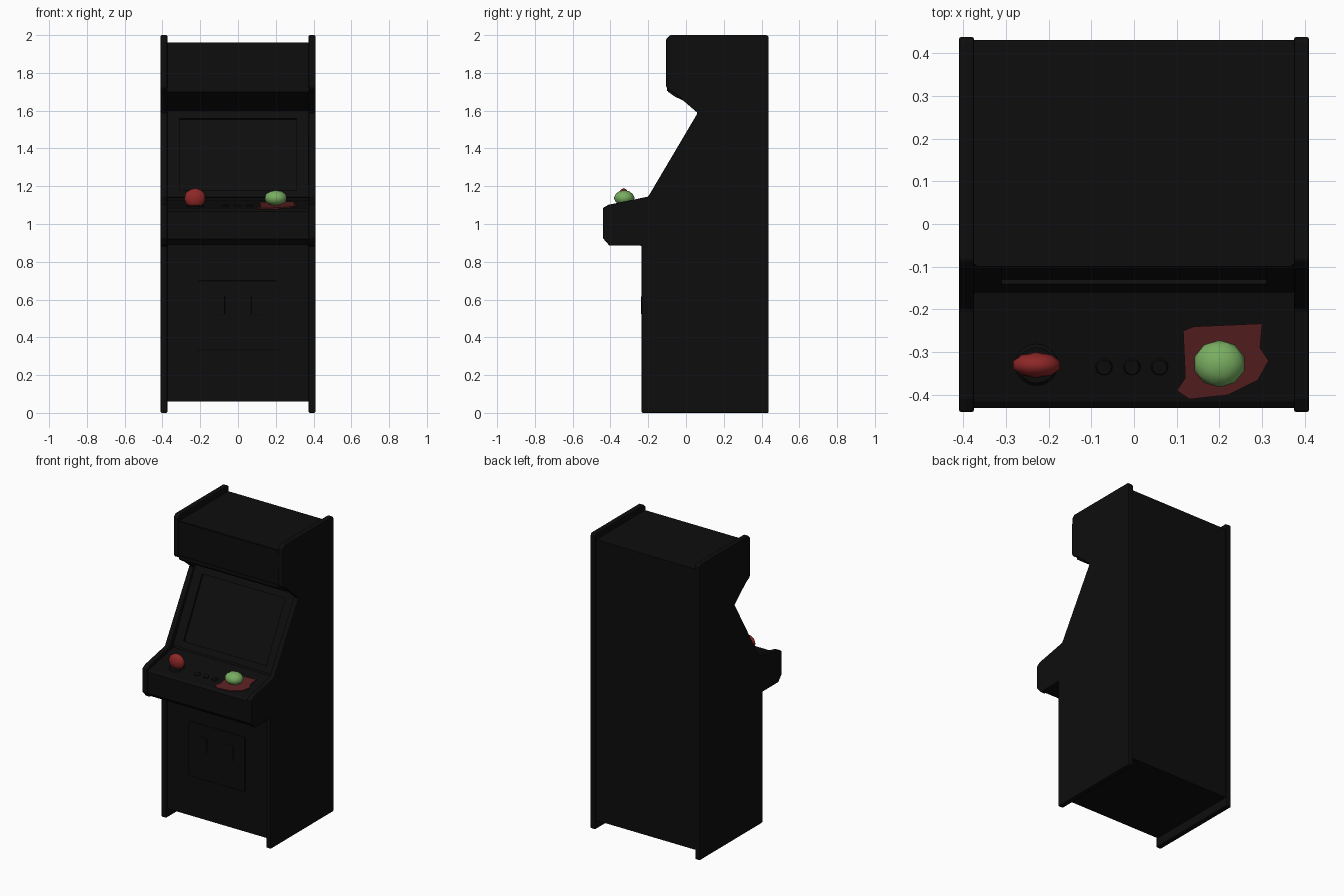
import bpy, bmesh, math
from mathutils import Matrix

if "Cube" in bpy.data.objects:
    bpy.data.objects.remove(bpy.data.objects["Cube"])


def material(name, rgb):
    m = bpy.data.materials.new(name)
    m.diffuse_color = (*rgb, 1)
    m.use_nodes = True
    m.node_tree.nodes["Principled BSDF"].inputs["Base Color"].default_value = m.diffuse_color
    return m


BLACK = material("cabinet black", (0.004, 0.004, 0.004))
RED = material("joystick red", (0.27, 0.02, 0.02))
DARK_RED = material("base plate red", (0.10, 0.014, 0.015))
GREEN = material("joystick green", (0.19, 0.42, 0.12))


def finish(name, bm, mat, bevel=0):
    bmesh.ops.recalc_face_normals(bm, faces=bm.faces)
    me = bpy.data.meshes.new(name)
    bm.to_mesh(me)
    bm.free()
    ob = bpy.data.objects.new(name, me)
    bpy.context.collection.objects.link(ob)
    me.materials.append(mat)
    if bevel:
        mod = ob.modifiers.new("bevel", "BEVEL")
        mod.width, mod.segments, mod.limit_method = bevel, 2, 'ANGLE'
    return ob


def prism(name, pts, x0, x1, mat, bevel=0):
    """Extrude a (y, z) outline from x0 to x1."""
    bm = bmesh.new()
    f = bm.faces.new([bm.verts.new((x0, y, z)) for y, z in pts])
    r = bmesh.ops.extrude_face_region(bm, geom=[f])
    verts = [v for v in r["geom"] if isinstance(v, bmesh.types.BMVert)]
    bmesh.ops.translate(bm, verts=verts, vec=(x1 - x0, 0, 0))
    return finish(name, bm, mat, bevel)


def box(name, x, y, z, mat, bevel=0):
    return prism(name, [(y[0], z[0]), (y[1], z[0]), (y[1], z[1]), (y[0], z[1])], *x, mat, bevel)


def deck_z(y):
    return 1.075 + (y + 0.43) * 0.19


TILT = Matrix.Rotation(math.atan(0.19), 4, 'X')


def disc(name, x, y, r, h, mat):
    bm = bmesh.new()
    bmesh.ops.create_cone(bm, cap_ends=True, segments=16, radius1=r, radius2=r * 0.85, depth=h,
                          matrix=Matrix.Translation((x, y, deck_z(y) + h / 2)) @ TILT)
    return finish(name, bm, mat)


def ball(name, loc, size, mat):
    bm = bmesh.new()
    bmesh.ops.create_icosphere(bm, subdivisions=2, radius=1,
                               matrix=Matrix.Translation(loc) @ Matrix.Diagonal((*size, 1)))
    ob = finish(name, bm, mat)
    for p in ob.data.polygons:
        p.use_smooth = True
    return ob


# Side panels
SIDE = [(0.438, 0), (0.438, 1.99), (0.428, 2.0), (-0.085, 2.0), (-0.105, 1.98), (-0.105, 1.725),
        (-0.095, 1.712), (-0.06, 1.692), (0.062, 1.588), (-0.20, 1.145), (-0.41, 1.102),
        (-0.44, 1.085), (-0.44, 0.925), (-0.405, 0.885), (-0.235, 0.885), (-0.235, 0)]
for s, side in ((-1, "left"), (1, "right")):
    prism(side + "_side_panel", SIDE, s * 0.374, s * 0.41, BLACK, 0.006)

# Main body between the sides, with sunken screen face
BODY = [(0.43, 0.06), (0.43, 1.96), (-0.095, 1.96), (-0.095, 1.70), (-0.06, 1.675), (0.095, 1.60),
        (-0.155, deck_z(-0.155)), (-0.415, 1.078), (-0.43, 1.065), (-0.43, 0.92), (-0.40, 0.89),
        (-0.222, 0.89), (-0.222, 0.06)]
prism("cabinet_body", BODY, -0.375, 0.375, BLACK)

# Screen bezel: four strips lying on the sloped face
def on_screen(t, out):
    n = (-0.872, 0.489)
    return (-0.155 + 0.25 * t + n[0] * out, 1.127 + 0.473 * t + n[1] * out)


def strip(name, x0, x1, t0, t1):
    prism(name, [on_screen(t0, -0.005), on_screen(t1, -0.005), on_screen(t1, 0.012),
                 on_screen(t0, 0.012)], x0, x1, BLACK)


strip("bezel_bottom", -0.374, 0.374, 0.02, 0.1)
strip("bezel_top", -0.374, 0.374, 0.9, 0.98)
for s in (-1, 1):
    strip("bezel_side", s * 0.31, s * 0.374, 0.1, 0.9)

# Marquee retaining strips
for z in (1.715, 1.945):
    box("marquee_strip", (-0.37, 0.37), (-0.1, -0.09), (z - 0.012, z + 0.012), BLACK)

# Coin door
box("coin_door", (-0.21, 0.21), (-0.232, -0.215), (0.33, 0.70), BLACK, 0.005)
for s in (-1, 1):
    box("coin_slot", (s * 0.07, s * 0.13), (-0.237, -0.225), (0.52, 0.62), BLACK, 0.003)

# Red joystick knob on the left, green one on the right
disc("left_stick_base", -0.228, -0.33, 0.05, 0.006, BLACK)
ball("left_joystick_knob", (-0.228, -0.33, 1.137), (0.058, 0.03, 0.053), RED)
ball("right_joystick_knob", (0.2, -0.327, 1.138), (0.061, 0.055, 0.041), GREEN)

# Red plate below the right joystick
PLATE = [(0.10, -0.39), (0.12, -0.36), (0.115, -0.25), (0.14, -0.24), (0.30, -0.233),
         (0.295, -0.29), (0.315, -0.32), (0.29, -0.365), (0.22, -0.40), (0.13, -0.41)]
bm = bmesh.new()
face = bm.faces.new([bm.verts.new((x, y, deck_z(y) - 0.002)) for x, y in PLATE])
ext = bmesh.ops.extrude_face_region(bm, geom=[face])
bmesh.ops.translate(bm, vec=(0, 0, 0.008),
                    verts=[v for v in ext["geom"] if isinstance(v, bmesh.types.BMVert)])
finish("right_stick_plate", bm, DARK_RED)

# Low push buttons in the middle of the deck
for i in range(3):
    disc("push_button", -0.07 + i * 0.065, -0.335, 0.02, 0.008, BLACK)
